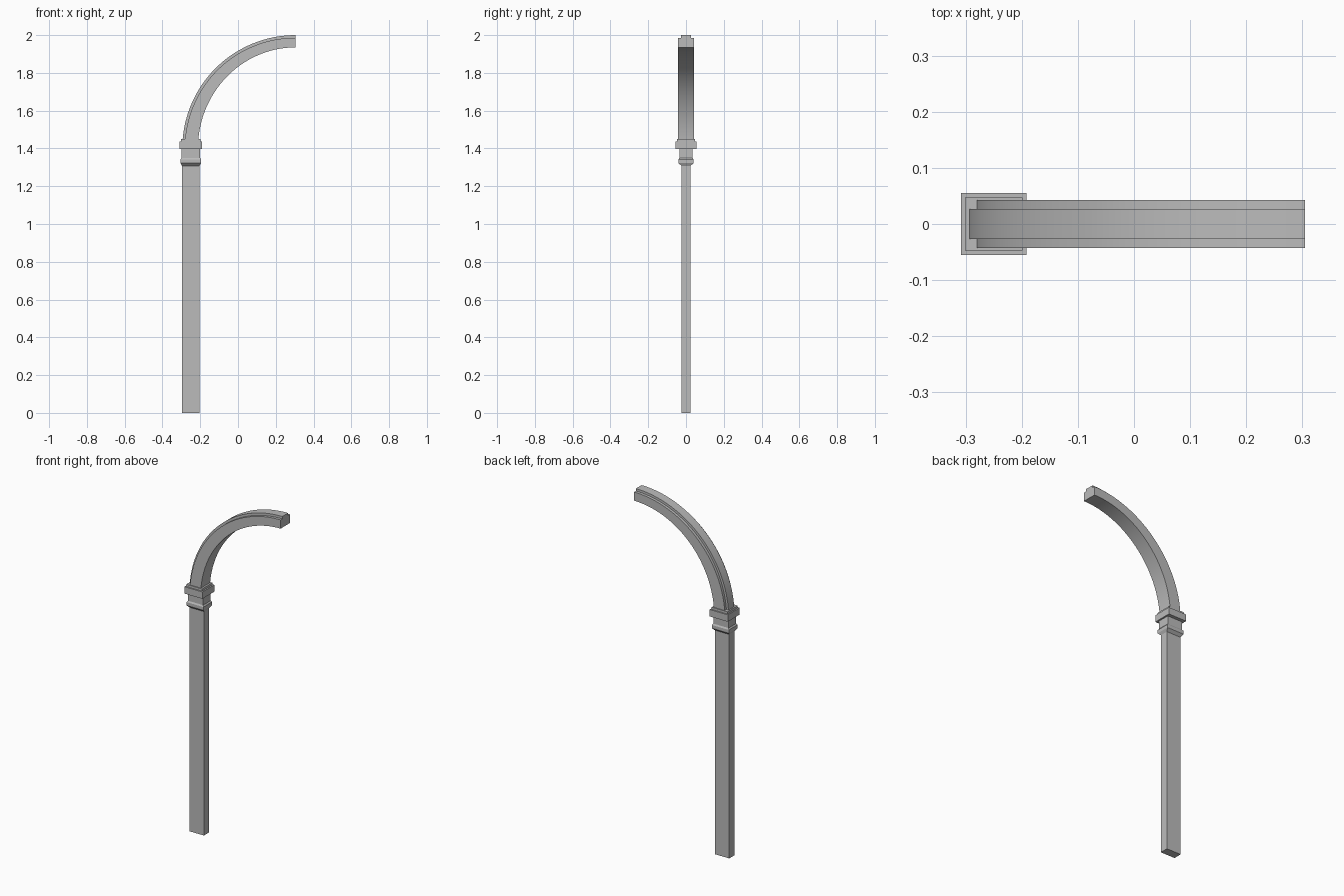
import bpy
import bmesh
import math

cube = bpy.data.objects.get("Cube")
if cube:
    bpy.data.objects.remove(cube, do_unlink=True)

stone = bpy.data.materials.new("grey_stone")
stone.use_nodes = True
grey = (0.5, 0.5, 0.5, 1)
stone.diffuse_color = grey
stone.node_tree.nodes["Principled BSDF"].inputs["Base Color"].default_value = grey

POST_X = -0.25


def loft(name, sections, smooth=False):
    """Skin a list of equal closed sections and cap both ends."""
    bm = bmesh.new()
    loops = [[bm.verts.new(p) for p in section] for section in sections]
    for low, high in zip(loops, loops[1:]):
        for i in range(len(low)):
            j = (i + 1) % len(low)
            bm.faces.new((low[i], low[j], high[j], high[i]))
    bm.faces.new(loops[0])
    bm.faces.new(loops[-1])
    bmesh.ops.recalc_face_normals(bm, faces=bm.faces)
    mesh = bpy.data.meshes.new(name)
    bm.to_mesh(mesh)
    bm.free()
    mesh.materials.append(stone)
    obj = bpy.data.objects.new(name, mesh)
    bpy.context.collection.objects.link(obj)
    if smooth:
        bpy.ops.object.select_all(action="DESELECT")
        obj.select_set(True)
        bpy.context.view_layer.objects.active = obj
        bpy.ops.object.shade_smooth_by_angle(angle=math.radians(30))
    return obj


def rectangle(z, half_x, half_y):
    return [(POST_X + sx * half_x, sy * half_y, z)
            for sx, sy in ((-1, -1), (1, -1), (1, 1), (-1, 1))]


# Flat rectangular post
loft("post_shaft", [rectangle(z, 0.0465, 0.0245) for z in (0, 1.32)])

# Moulded capital: lower bead, neck, slab and stepped top
capital = [
    (1.308, 0.0465, 0.0245), (1.323, 0.055, 0.04), (1.342, 0.055, 0.04),
    (1.35, 0.049, 0.035), (1.397, 0.049, 0.035), (1.397, 0.0585, 0.055),
    (1.437, 0.0585, 0.055), (1.437, 0.051, 0.0475), (1.45, 0.051, 0.0475),
]
loft("capital", [rectangle(*ring) for ring in capital])

# Quarter arch with a raised rib along its outer face
CENTRE_X, CENTRE_Z = 0.305, 1.4
OUTER, SHOULDER, INNER = (0.6, 0.6), (0.587, 0.586), (0.517, 0.535)
half = [(0.0425, INNER), (0.0425, SHOULDER), (0.0265, SHOULDER), (0.0265, OUTER)]
profile = half + [(-y, radii) for y, radii in reversed(half)]
STEPS = 40
sections = []
for k in range(STEPS + 1):
    a = math.pi / 2 * k / STEPS
    sections.append([(CENTRE_X - rx * math.cos(a), y, CENTRE_Z + rz * math.sin(a))
                     for y, (rx, rz) in profile])
loft("arch", sections, smooth=True)
